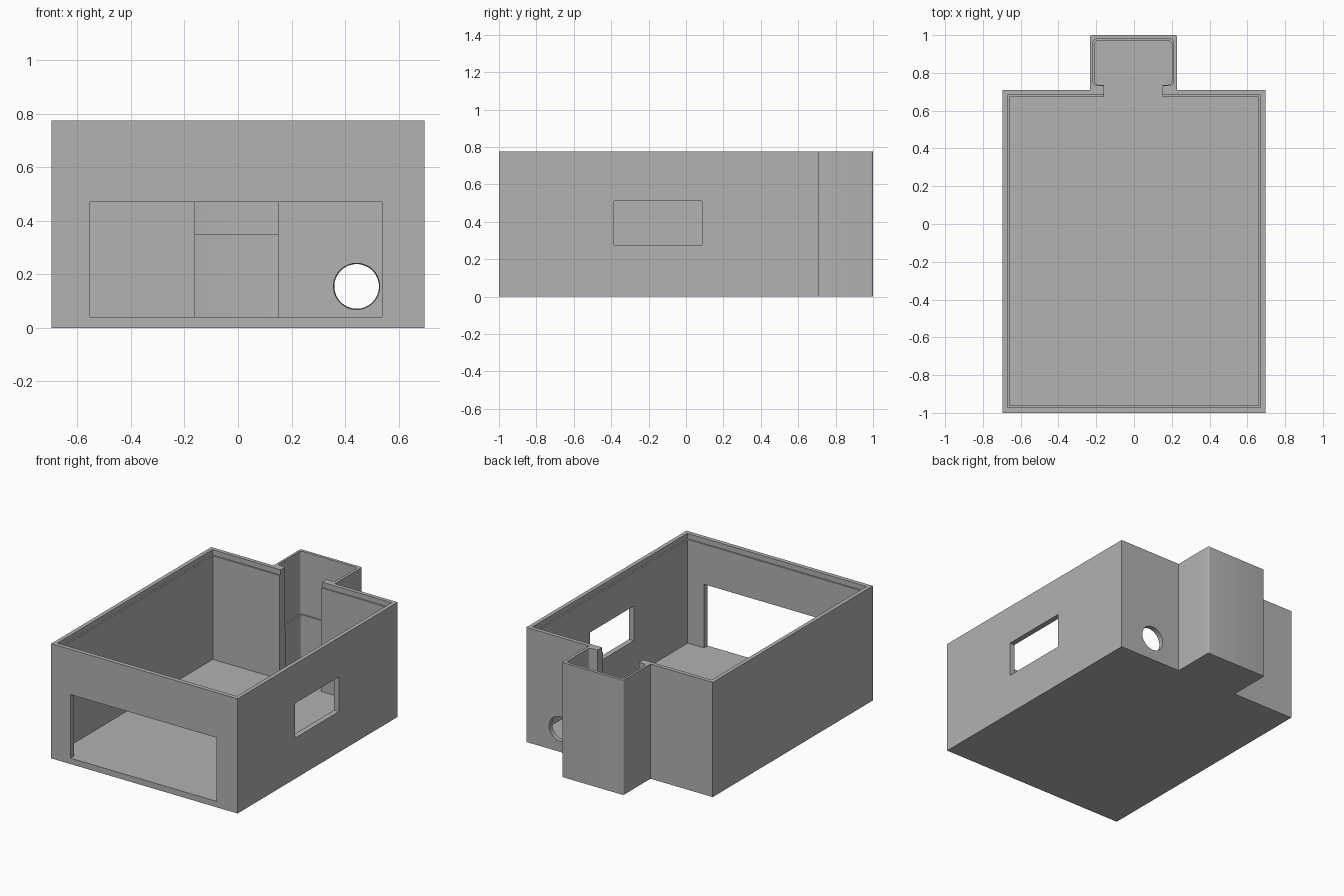
import bpy, bmesh
from math import sin, cos, pi
from mathutils import Vector, Matrix

HEIGHT, FLOOR, ABOVE = 0.775, 0.04, 0.9

cube = bpy.data.objects.get("Cube")
if cube:
    bpy.data.objects.remove(cube, do_unlink=True)

grey = bpy.data.materials.new("plain grey")
grey.use_nodes = True
colour = (0.445, 0.445, 0.445, 1)
grey.diffuse_color = colour
grey.node_tree.nodes["Principled BSDF"].inputs["Base Color"].default_value = colour


def finish(name, bm):
    bmesh.ops.recalc_face_normals(bm, faces=bm.faces)
    mesh = bpy.data.meshes.new(name)
    bm.to_mesh(mesh)
    bm.free()
    mesh.materials.append(grey)
    obj = bpy.data.objects.new(name, mesh)
    bpy.context.collection.objects.link(obj)
    return obj


def outline(corners, steps=5):
    """Turn (x, y, radius) right-angled corners into a filleted outline."""
    pts = [Vector(c[:2]) for c in corners]
    out = []
    for i, (x, y, r) in enumerate(corners):
        p = pts[i]
        if r == 0:
            out.append(p)
            continue
        u = (pts[i - 1] - p).normalized()
        v = (pts[(i + 1) % len(pts)] - p).normalized()
        for k in range(steps + 1):
            t = pi / 2 * k / steps
            out.append(p + r * (u * (1 - sin(t)) + v * (1 - cos(t))))
    return out


def prism(name, corners, z0, z1):
    bm = bmesh.new()
    base = bm.faces.new([bm.verts.new((p.x, p.y, z0)) for p in outline(corners)])
    top = bmesh.ops.extrude_face_region(bm, geom=[base])
    moved = [g for g in top["geom"] if isinstance(g, bmesh.types.BMVert)]
    bmesh.ops.translate(bm, verts=moved, vec=(0, 0, z1 - z0))
    return finish(name, bm)


def block(name, x0, x1, y0, y1, z0, z1, r=0):
    return prism(name, [(x0, y0, r), (x1, y0, r), (x1, y1, r), (x0, y1, r)], z0, z1)


# Solid body: main room with a narrower alcove at the back
shell = prism("house_shell", [
    (-0.697, -1, 0), (0.697, -1, 0), (0.697, 0.71, 0), (0.228, 0.71, 0),
    (0.228, 1, 0.01), (-0.232, 1, 0.01), (-0.232, 0.71, 0), (-0.697, 0.71, 0)],
    0, HEIGHT)

# Round pipe hole in the back wall, slightly wider inside
bm = bmesh.new()
bmesh.ops.create_cone(bm, cap_ends=True, segments=48, radius1=0.08, radius2=0.09,
                      depth=0.12,
                      matrix=Matrix.Translation((0.443, 0.69, 0.155))
                      @ Matrix.Rotation(pi / 2, 4, "X"))
pipe_hole = finish("pipe_hole", bm)

cutters = [
    block("room_space", -0.66, 0.66, -0.961, 0.673, FLOOR, ABOVE),
    block("lid_rebate", -0.67, 0.67, -0.971, 0.683, HEIGHT - 0.035, ABOVE),
    block("alcove_lower", -0.207, 0.2, 0.737, 0.971, FLOOR, ABOVE, 0.02),
    block("alcove_upper", -0.217, 0.209, 0.732, 0.98, 0.35, ABOVE, 0.02),
    block("doorway", -0.16, 0.15, 0.6, 0.8, FLOOR, ABOVE),
    block("front_opening", -0.552, 0.538, -1.1, -0.9, FLOOR, 0.47),
    block("side_window", 0.6, 0.8, -0.385, 0.085, 0.275, 0.51),
    pipe_hole,
]

# Carve the openings, then discard the cutters
for cutter in cutters:
    cutter.hide_render = True
    mod = shell.modifiers.new(cutter.name, "BOOLEAN")
    mod.operation, mod.solver, mod.object = "DIFFERENCE", "EXACT", cutter
bpy.ops.object.select_all(action="DESELECT")
shell.select_set(True)
bpy.context.view_layer.objects.active = shell
for mod in list(shell.modifiers):
    bpy.ops.object.modifier_apply(modifier=mod.name)
for cutter in cutters:
    bpy.data.objects.remove(cutter, do_unlink=True)
bpy.ops.object.shade_smooth_by_angle(angle=pi / 6)
